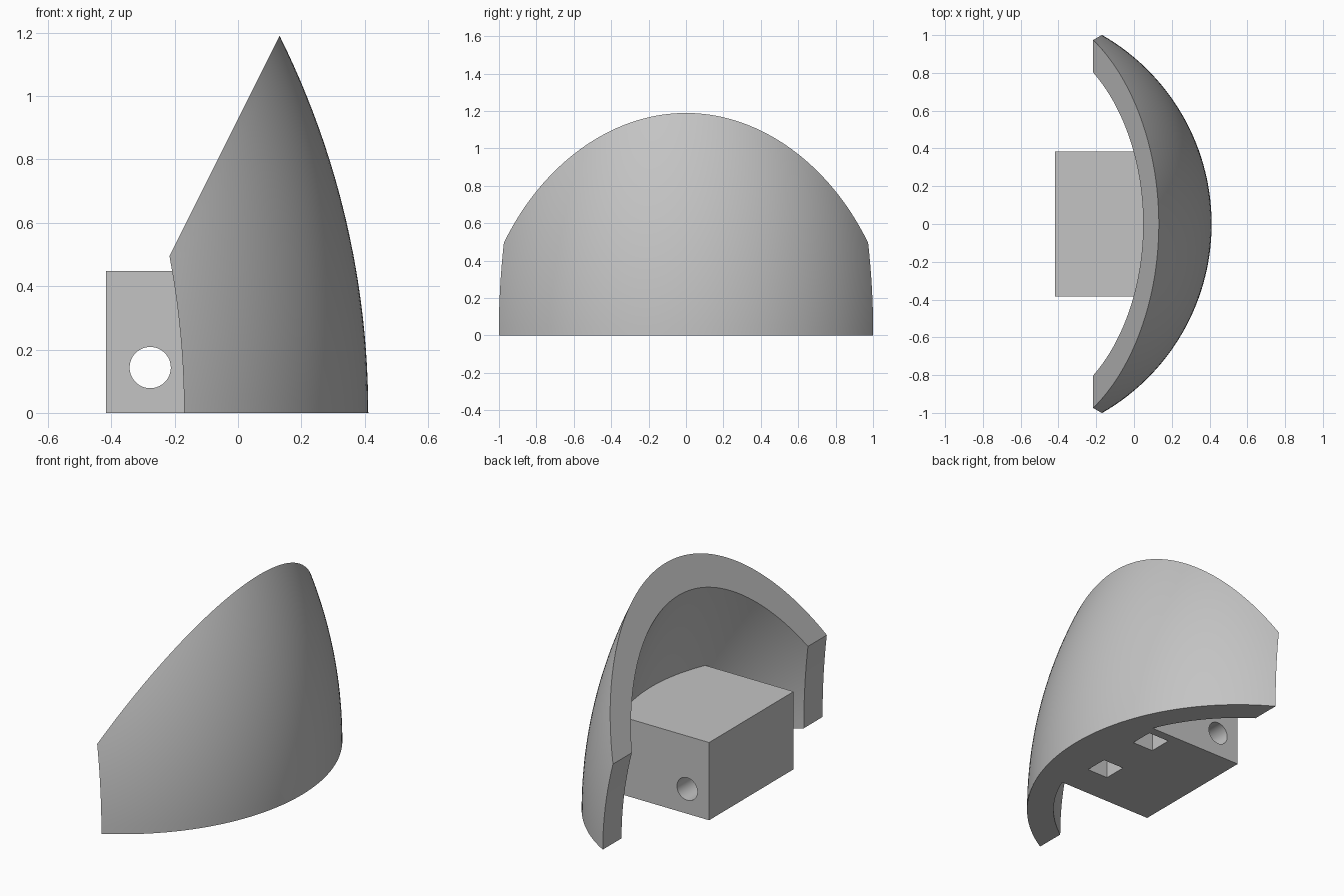
import bpy, bmesh, math
from mathutils import Matrix, Vector

cube = bpy.data.objects.get("Cube")
if cube:
    bpy.data.objects.remove(cube, do_unlink=True)

AXIS_X = -0.742      # axis of the shell's revolution
BASE_R = 1.153       # outer radius at the base
CURVE = 2.67         # radius of the bulging profile
WALL = 0.145

grey = bpy.data.materials.new("plain_grey")
grey.use_nodes = True
grey.diffuse_color = (0.55, 0.55, 0.55, 1)
grey.node_tree.nodes["Principled BSDF"].inputs["Base Color"].default_value = grey.diffuse_color


def lean(z, radius):
    """Inward shift of the bulging profile at height z."""
    return radius - math.sqrt(radius * radius - z * z)


def make_object(name, bm):
    bmesh.ops.recalc_face_normals(bm, faces=bm.faces)
    mesh = bpy.data.meshes.new(name)
    bm.to_mesh(mesh)
    bm.free()
    mesh.materials.append(grey)
    obj = bpy.data.objects.new(name, mesh)
    bpy.context.collection.objects.link(obj)
    return obj


def box(name, low, high):
    low, high = Vector(low), Vector(high)
    bm = bmesh.new()
    bmesh.ops.create_cube(bm, size=1, matrix=Matrix.Translation((low + high) / 2)
                          @ Matrix.Diagonal((high - low).to_4d()))
    return make_object(name, bm)


def combine(target, tool, operation):
    mod = target.modifiers.new(operation.lower(), "BOOLEAN")
    mod.operation = operation
    mod.solver = "EXACT"
    mod.object = tool
    bpy.context.view_layer.objects.active = target
    bpy.ops.object.modifier_apply(modifier=mod.name)
    bpy.data.objects.remove(tool, do_unlink=True)


# Shell: bulging wall profile revolved about a vertical axis
heights = [-0.1 + 1.4 * i / 28 for i in range(29)]
outer = [(BASE_R - lean(z, CURVE), z) for z in heights]
inner = [(BASE_R - WALL - lean(z, CURVE - WALL), z) for z in heights]
bm = bmesh.new()
ring = [bm.verts.new((AXIS_X + r, 0, z)) for r, z in outer + inner[::-1]]
edges = [bm.edges.new((ring[i - 1], ring[i])) for i in range(len(ring))]
bmesh.ops.spin(bm, geom=ring + edges, cent=(AXIS_X, 0, 0), axis=(0, 0, 1),
               angle=math.tau, steps=180, use_merge=True)
bmesh.ops.remove_doubles(bm, verts=bm.verts, dist=0.0001)
shell = make_object("curved_shell", bm)

# Side outline that trims the shell: curved rear edge and sloped top
rear = [(-0.17 - lean(z, CURVE), z) for z in [0.495 * i / 10 for i in range(11)]]
(start_x, start_z), slope = rear[-1], (1.193 - 0.495) / (0.133 - rear[-1][0])
tip_z = 1.27
outline = rear + [(start_x + (tip_z - start_z) / slope, tip_z), (0.7, tip_z), (0.7, 0)]
bm = bmesh.new()
side = bm.faces.new([bm.verts.new((x, -1.5, z)) for x, z in outline])
swept = bmesh.ops.extrude_face_region(bm, geom=[side])
bmesh.ops.translate(bm, vec=(0, 3, 0),
                    verts=[g for g in swept["geom"] if isinstance(g, bmesh.types.BMVert)])
combine(shell, make_object("trim_outline", bm), "INTERSECT")

# Mounting block
block = box("mounting_block", (-0.417, -0.385, 0), (0.28, 0.385, 0.448))
combine(shell, block, "UNION")

# Cross hole through the block
bm = bmesh.new()
bmesh.ops.create_cone(bm, cap_ends=True, segments=64, radius1=0.065, radius2=0.065, depth=1,
                      matrix=Matrix.Translation((-0.277, 0, 0.143))
                      @ Matrix.Rotation(math.pi / 2, 4, "X"))
combine(shell, make_object("cross_hole", bm), "DIFFERENCE")

# Square pockets in the underside
for y in (0.265, -0.12):
    pocket = box("pocket", (0.035, y - 0.068, -0.1), (0.17, y + 0.068, 0.25))
    combine(shell, pocket, "DIFFERENCE")

shell.name = "curved_shell_with_block"
bpy.ops.object.select_all(action="DESELECT")
shell.select_set(True)
bpy.context.view_layer.objects.active = shell
bpy.ops.object.shade_smooth_by_angle(angle=math.radians(25))
